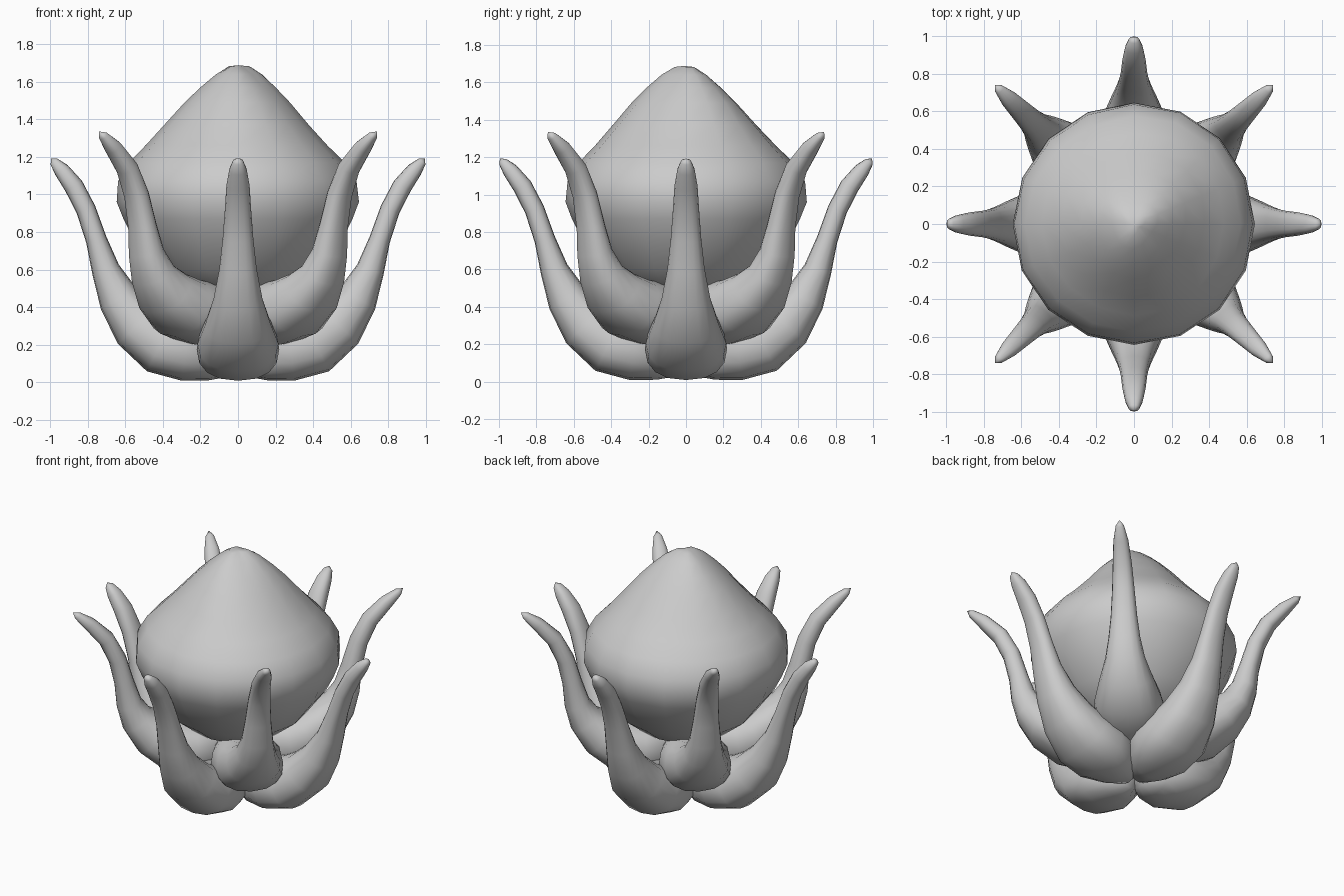
import bpy, bmesh, math
from mathutils import Vector

if "Cube" in bpy.data.objects:
    bpy.data.objects.remove(bpy.data.objects["Cube"])


def loft(name, rings, bottom, top):
    """Skin a list of closed rings, capped by a point at each end."""
    bm = bmesh.new()
    vr = [[bm.verts.new(p) for p in ring] for ring in rings]
    n = len(vr[0])
    for a, b in zip(vr, vr[1:]):
        for i in range(n):
            j = (i + 1) % n
            bm.faces.new((a[i], a[j], b[j], b[i]))
    for ring, tip in ((vr[0], bottom), (vr[-1], top)):
        t = bm.verts.new(tip)
        for i in range(n):
            bm.faces.new((ring[i], ring[(i + 1) % n], t))
    bmesh.ops.recalc_face_normals(bm, faces=bm.faces[:])
    me = bpy.data.meshes.new(name)
    bm.to_mesh(me)
    bm.free()
    for p in me.polygons:
        p.use_smooth = True
    ob = bpy.data.objects.new(name, me)
    bpy.context.collection.objects.link(ob)
    return ob


# Petal sections: radius, height, half thickness, half width
LOWER = [(0.05, 0.18, .15, .09), (0.16, 0.175, .165, .18), (0.28, 0.175, .168, .22),
         (0.41, 0.205, .165, .215), (0.535, 0.305, .145, .175), (0.635, 0.445, .11, .13),
         (0.705, 0.60, .075, .10), (0.755, 0.76, .056, .082), (0.81, 0.92, .053, .07),
         (0.875, 1.045, .052, .062), (0.94, 1.13, .042, .047), (0.98, 1.175, .024, .028)]
UPPER = [(0.05, 0.365, .15, .09), (0.16, 0.36, .165, .18), (0.30, 0.37, .17, .225),
         (0.43, 0.40, .165, .21), (0.55, 0.475, .14, .17), (0.64, 0.575, .105, .125),
         (0.69, 0.69, .08, .10), (0.72, 0.83, .062, .083), (0.765, 1.00, .056, .07),
         (0.835, 1.14, .052, .06), (0.94, 1.25, .042, .047), (1.015, 1.312, .024, .026)]


def soft(v):
    """Rounder-than-ellipse section."""
    return math.copysign(abs(v) ** 0.85, v)


def petal(name, angle, sections, tip):
    rings = []
    for k, (r, z, th, w) in enumerate(sections):
        a, b = sections[max(k - 1, 0)], sections[min(k + 1, len(sections) - 1)]
        t = Vector((b[0] - a[0], 0, b[1] - a[1])).normalized()
        nrm = Vector((-t.z, 0, t.x))
        rings.append([Vector((r, w * soft(math.cos(u)), z)) + nrm * th * soft(math.sin(u))
                      for u in (2 * math.pi * i / 16 for i in range(16))])
    ob = loft(name, rings, (0, 0, sections[0][1]), (tip[0], 0, tip[1]))
    ob.rotation_euler.z = angle


# Lower ring on the axes, upper ring on the diagonals
for i in range(4):
    petal(f"lower_petal_{i + 1}", i * math.pi / 2, LOWER, (0.995, 1.192))
    petal(f"upper_petal_{i + 1}", (i + 0.5) * math.pi / 2, UPPER, (1.045, 1.335))

# Central bud: lathed profile with slight uneven folds near the top
BUD = [(.15, .44), (.29, .49), (.43, .60), (.56, .77), (.61, .87), (.645, .96), (.635, 1.07),
       (.575, 1.17), (.485, 1.26), (.385, 1.37), (.28, 1.49), (.20, 1.57), (.12, 1.64), (.05, 1.682)]
SIDES = 16
bud_rings = []
for r, z in BUD:
    fold = 0.012 * max(0, min(1, (z - 0.9) / 0.5))
    ring = []
    for i in range(SIDES):
        u = 2 * math.pi * i / SIDES + math.pi / 2
        rr = r + fold * (math.sin(3 * u + 4 * z) + 0.6 * math.sin(2 * u))
        ring.append((rr * math.cos(u), rr * math.sin(u), z))
    bud_rings.append(ring)
loft("flower_bud", bud_rings, (0, 0, .43), (0, -.01, 1.688))
